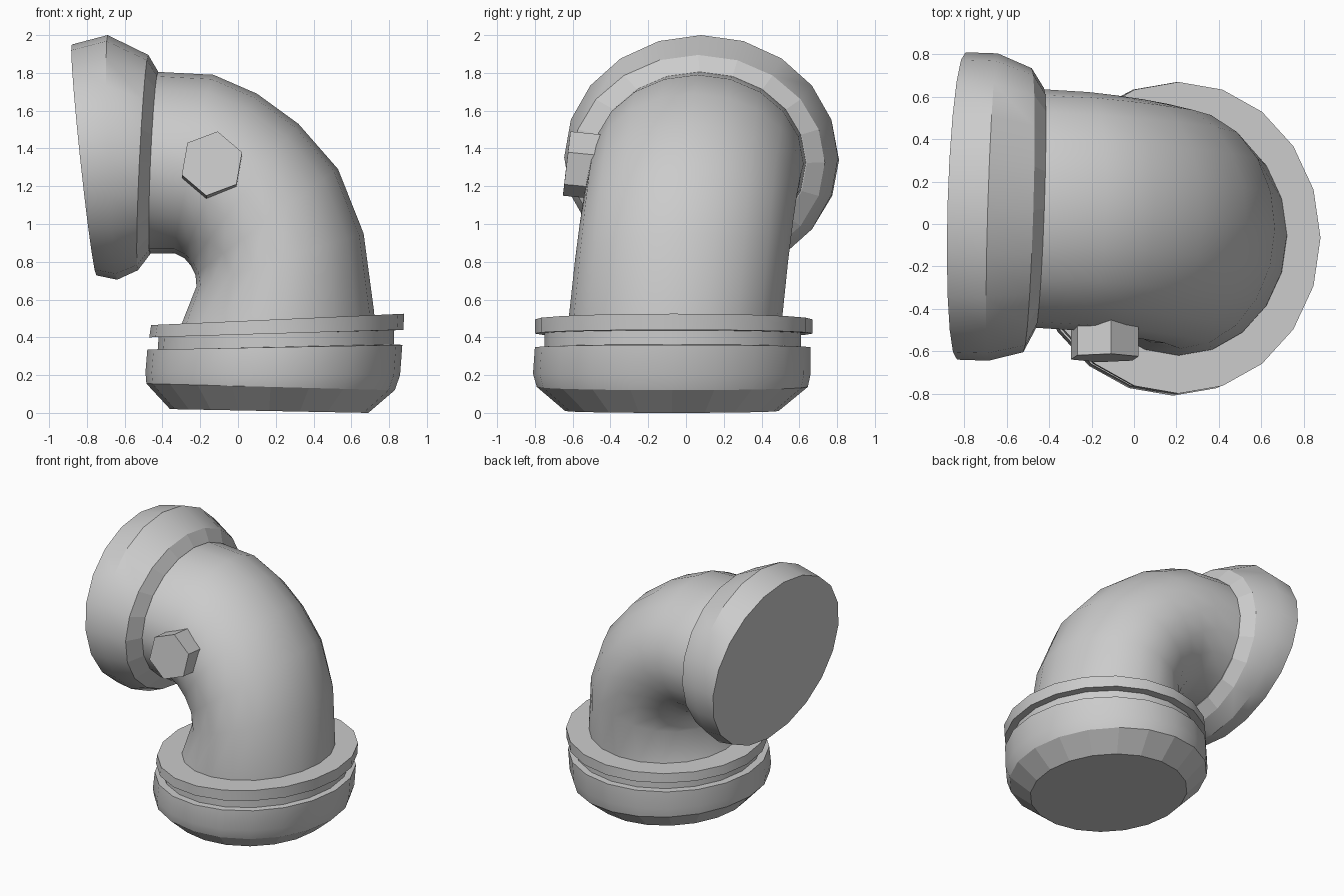
import bpy, bmesh, math
from mathutils import Vector

if "Cube" in bpy.data.objects:
    bpy.data.objects.remove(bpy.data.objects["Cube"])


def ring(xa, za, xb, zb, y0, y1, yaw=0.0, n=20):
    """Oval section from its inner (a) and outer (b) points in xz and its y range."""
    c = Vector(((xa + xb) / 2, (y0 + y1) / 2, (za + zb) / 2))
    u = Vector(((xb - xa) / 2, 0, (zb - za) / 2))
    v = Vector((yaw, (y1 - y0) / 2, 0))
    return oval(c, u, v, n)


def oval(c, u, v, n):
    angles = [2 * math.pi * i / n for i in range(n)]
    return [c + u * math.cos(a) + v * math.sin(a) for a in angles]


def loft(name, sections, flat_bands=()):
    """Closed skin through the sections; listed bands stay faceted."""
    bm = bmesh.new()
    rows = [[bm.verts.new(p) for p in s] for s in sections]
    n = len(rows[0])
    for k, (a, b) in enumerate(zip(rows, rows[1:])):
        for i in range(n):
            j = (i + 1) % n
            f = bm.faces.new((a[i], a[j], b[j], b[i]))
            f.smooth = k not in flat_bands
    bm.faces.new(rows[0])
    bm.faces.new(rows[-1])
    bmesh.ops.recalc_face_normals(bm, faces=bm.faces)
    for e in bm.edges:
        e.smooth = e.calc_face_angle(0) < math.radians(30)
    mesh = bpy.data.meshes.new(name)
    bm.to_mesh(mesh)
    bm.free()
    obj = bpy.data.objects.new(name, mesh)
    bpy.context.collection.objects.link(obj)
    return obj


# Bottom collar: chamfered foot, groove and upper rim
loft("bottom_collar", [
    ring(-0.36, 0.02, 0.69, 0.0, -0.64, 0.49),
    ring(-0.485, 0.155, 0.83, 0.12, -0.79, 0.645),
    ring(-0.49, 0.215, 0.858, 0.20, -0.81, 0.66),
    ring(-0.48, 0.335, 0.87, 0.36, -0.80, 0.66),
    ring(-0.425, 0.335, 0.825, 0.363, -0.75, 0.61),
    ring(-0.42, 0.405, 0.825, 0.437, -0.75, 0.61),
    ring(-0.47, 0.40, 0.875, 0.44, -0.80, 0.67),
    ring(-0.46, 0.465, 0.88, 0.525, -0.80, 0.67),
], flat_bands=(0,))

# Bent pipe: inner and outer outline points, y range blends along the bend
outline = [
    (-0.32, 0.43, 0.725, 0.48),
    (-0.295, 0.48, 0.72, 0.54),
    (-0.22, 0.67, 0.665, 0.95),
    (-0.225, 0.73, 0.53, 1.29),
    (-0.25, 0.78, 0.32, 1.53),
    (-0.285, 0.82, 0.10, 1.69),
    (-0.335, 0.845, -0.13, 1.79),
    (-0.46, 0.845, -0.42, 1.805),
    (-0.52, 0.845, -0.48, 1.805),
]
blend = [0, 0, 0.25, 0.45, 0.62, 0.77, 0.9, 1, 1]
loft("bent_pipe", [
    ring(*o, -0.62 + 0.13 * t, 0.51 + 0.125 * t, 0.02 * t)
    for o, t in zip(outline, blend)
])

# Flared end head with its faceted neck
loft("end_head", [
    ring(-0.465, 0.84, -0.423, 1.808, -0.495, 0.64, 0.02),
    ring(-0.53, 0.755, -0.475, 1.895, -0.605, 0.735, 0.02),
    ring(-0.64, 0.705, -0.69, 2.0, -0.645, 0.805, 0.022),
    ring(-0.75, 0.728, -0.88, 1.95, -0.64, 0.81, 0.02),
], flat_bands=(0,))

# Hexagonal bolt on the front side
u, v = Vector((0.03, 0.02, 0.17)), Vector((0.167, -0.003, -0.029))
loft("hex_bolt", [
    oval(Vector((-0.138, -0.632, 1.32)), u, v, 6),
    oval(Vector((-0.138, -0.38, 1.295)), u, v, 6),
], flat_bands=(0,))
